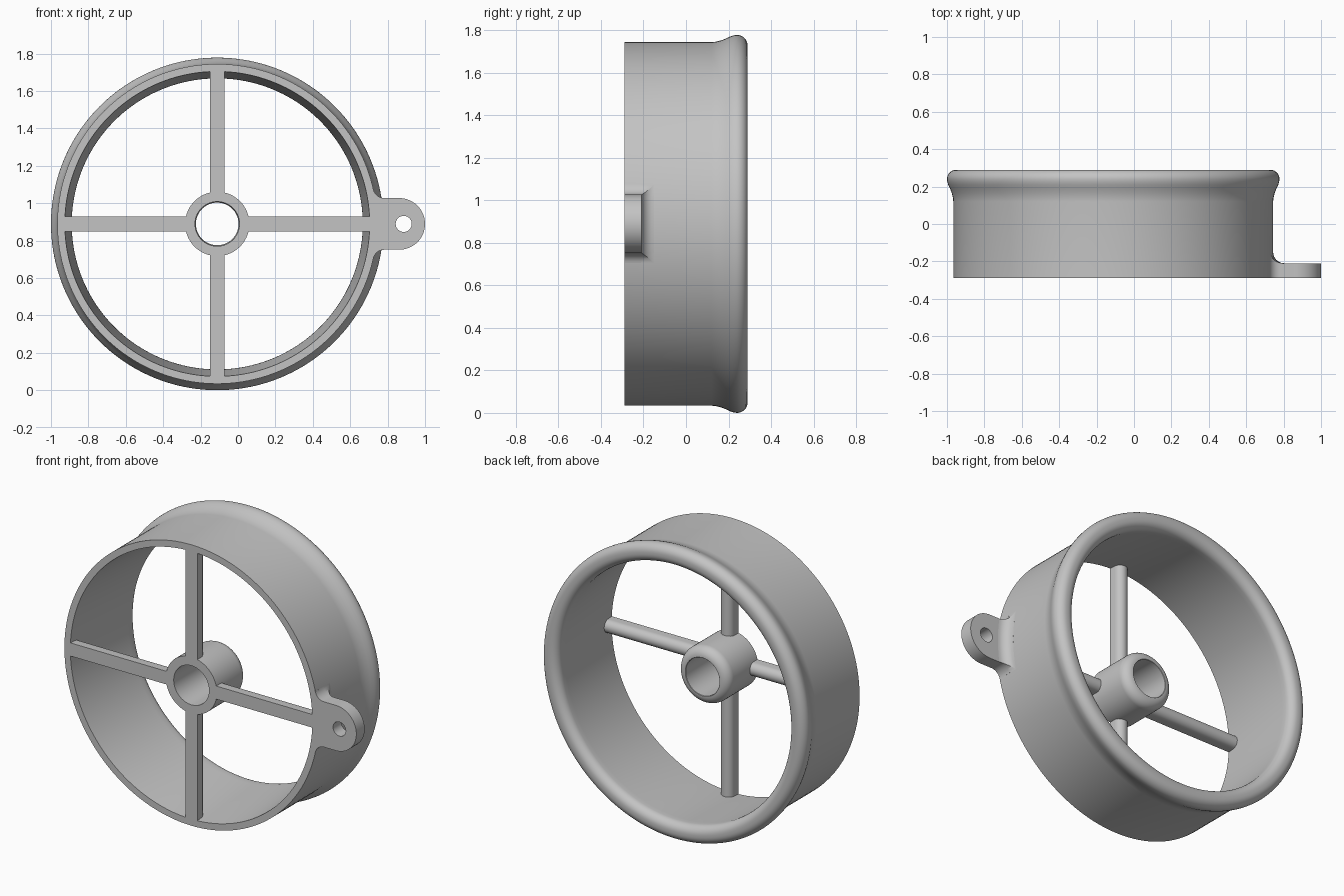
import bpy, bmesh, math
from math import sin, cos, pi, asin, acos, sqrt

if "Cube" in bpy.data.objects:
    bpy.data.objects.remove(bpy.data.objects["Cube"])

CX, CZ = -0.111, 0.889       # axis of the duct
FRONT = -0.29                # shared front plane
TAB_BACK = -0.21

grey = bpy.data.materials.new("grey plastic")
grey.diffuse_color = (0.55, 0.55, 0.55, 1)
grey.use_nodes = True
grey.node_tree.nodes["Principled BSDF"].inputs["Base Color"].default_value = grey.diffuse_color


def finish(bm, name):
    bmesh.ops.recalc_face_normals(bm, faces=bm.faces)
    me = bpy.data.meshes.new(name)
    bm.to_mesh(me)
    bm.free()
    ob = bpy.data.objects.new(name, me)
    ob.location = (CX, 0, CZ)
    me.materials.append(grey)
    bpy.context.collection.objects.link(ob)
    bpy.ops.object.select_all(action='DESELECT')
    bpy.context.view_layer.objects.active = ob
    ob.select_set(True)
    bpy.ops.object.shade_smooth_by_angle(angle=math.radians(35))
    return ob


def arc(cx, cy, r, a0, a1, n):
    return [(cx + r * cos(a0 + (a1 - a0) * i / n),
             cy + r * sin(a0 + (a1 - a0) * i / n)) for i in range(n + 1)]


def skin(bm, loops, closed):
    """Join matching closed loops of points into a surface."""
    rows = [[bm.verts.new(p) for p in loop] for loop in loops]
    n = len(rows[0])
    for k in range(len(rows) if closed else len(rows) - 1):
        a, b = rows[k], rows[(k + 1) % len(rows)]
        for i in range(n):
            j = (i + 1) % n
            bm.faces.new((a[i], a[j], b[j], b[i]))
    if not closed:
        bm.faces.new(rows[0])
        bm.faces.new(rows[-1])


def lathe(name, profile, segs):
    """Spin a closed (radius, y) profile around the y axis."""
    bm = bmesh.new()
    skin(bm, [[(r * cos(t), y, r * sin(t)) for r, y in profile]
              for t in (2 * pi * s / segs for s in range(segs))], True)
    return finish(bm, name)


# Duct: straight outside with a flared lip, bore narrowing evenly to the lip
duct = [(0.855, FRONT), (0.855, 0.12), (0.857, 0.14), (0.863, 0.165),
        (0.873, 0.19), (0.882, 0.209), (0.887, 0.225)]
duct += arc(0.839, 0.24, 0.05, 0, pi / 2, 8)
duct += arc(0.828, 0.24, 0.05, pi / 2, pi, 8)
duct += [(0.779, 0.21), (0.815, FRONT)]
lathe("duct_ring", duct, 160)

# Hub with a through bore and a rounded back end
hub = [(0.119, FRONT), (0.172, FRONT)] + arc(0.116, -0.056, 0.056, 0, pi / 2, 10)
hub += [(0.114, -0.002)]
lathe("hub", hub, 72)

# Four spokes: flat at the front, round at the back
section = [(0.04, FRONT)] + arc(0, -0.25, 0.04, 0, pi, 14) + [(-0.04, FRONT)]
for k, side in enumerate(("right", "top", "left", "bottom")):
    c, s = cos(k * pi / 2), sin(k * pi / 2)
    bm = bmesh.new()
    skin(bm, [[(r * c - w * s, y, r * s + w * c) for w, y in section]
              for r in (0.166, 0.816)], False)
    finish(bm, "spoke_" + side)

# Mounting tab: round end, blended into the ring, with a screw hole
R, F, H = 0.855, 0.06, 0.138
fx, fz = sqrt((R + F) ** 2 - (H + F) ** 2), H + F     # blend arc centre
ang = asin(fz / (R + F))                              # where the blend meets the ring
tip = 1.0 - CX - H
upper = arc(fx, fz, F, pi + ang, 1.5 * pi, 10)
end = arc(tip, 0, H, pi / 2, -pi / 2, 32)
lower = [(x, -z) for x, z in reversed(upper)]
root = arc(0, 0, R - 0.002, -ang, ang, 12)
hole = arc(0.886 - CX, 0, 0.043, 0, 2 * pi, 32)[:-1]
bm = bmesh.new()
for pts in (upper + end + lower + root, hole):
    vs = [bm.verts.new((x, FRONT, z)) for x, z in pts]
    for i, v in enumerate(vs):
        bm.edges.new((v, vs[(i + 1) % len(vs)]))
bmesh.ops.triangle_fill(bm, edges=bm.edges[:], use_beauty=True, normal=(0, -1, 0))
ext = bmesh.ops.extrude_face_region(bm, geom=bm.faces[:])
for v in ext["geom"]:
    if isinstance(v, bmesh.types.BMVert):
        v.co.y = TAB_BACK
finish(bm, "mounting_tab")


def tab_edge(t):
    """Distance from the duct axis to the tab outline at angle t."""
    t = abs(t)
    if t < math.atan2(H, fx):
        return H / max(sin(t), 0.01)
    d = ang - t
    return (R + F) * cos(d) - sqrt(max(0, F ** 2 - ((R + F) * sin(d)) ** 2))


# Concave fillet between the back of the tab and the duct wall,
# trimmed by the tab outline
loops = []
for i in range(-32, 33):
    t = ang * 0.995 * i / 32
    rmax = max(R + 0.0003, min(R + F, tab_edge(t)))
    start = 2 * pi - acos((rmax - R - F) / F)
    prof = [(R - 0.005, TAB_BACK), (rmax, TAB_BACK - 0.001)]
    prof += arc(R + F, TAB_BACK + F, F, start, pi, 8) + [(R - 0.005, TAB_BACK + F)]
    loops.append([(r * cos(t), y, r * sin(t)) for r, y in prof])
bm = bmesh.new()
skin(bm, loops, False)
finish(bm, "tab_fillet")
